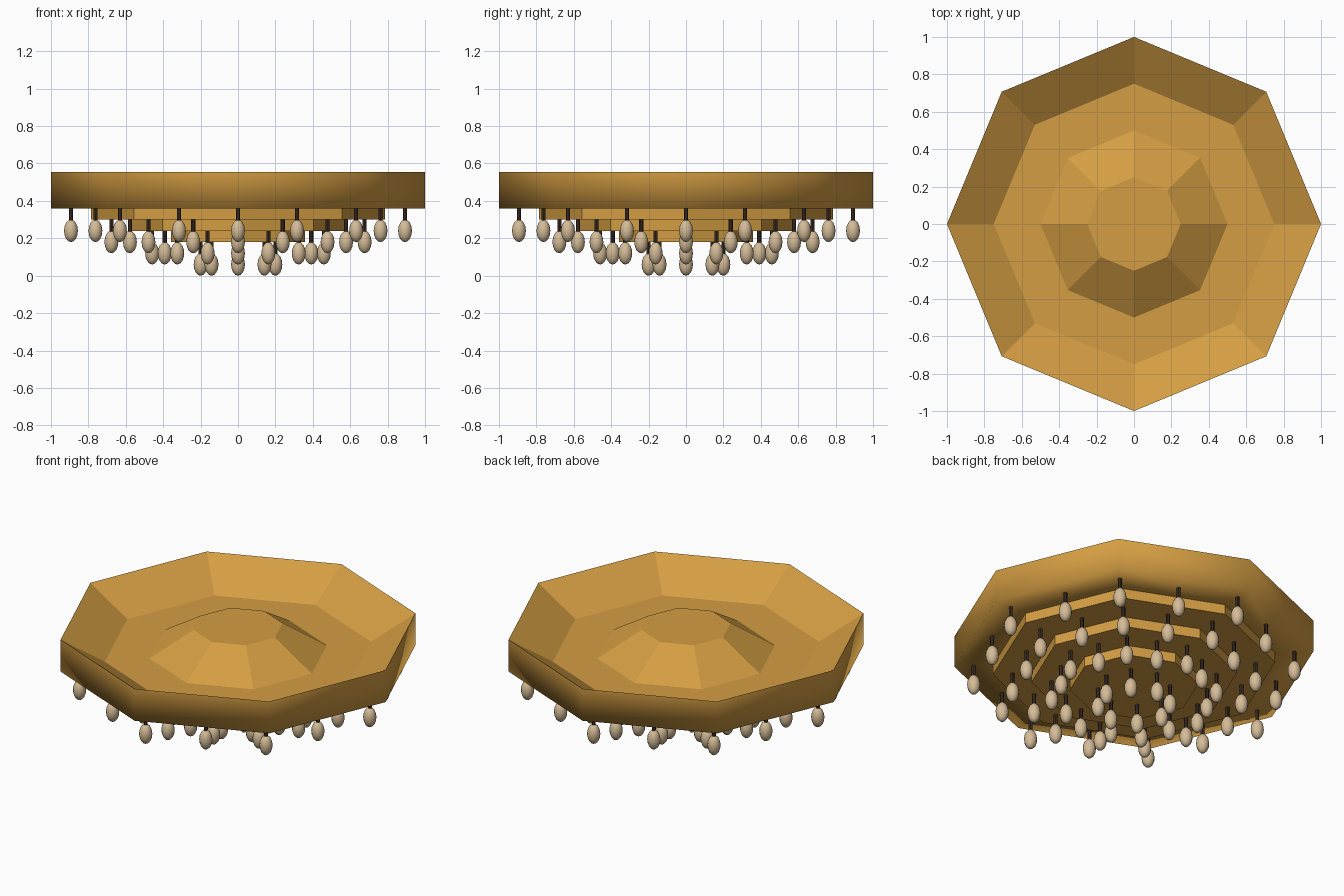
import bpy, bmesh, math
from mathutils import Matrix, Vector

if "Cube" in bpy.data.objects:
    bpy.data.objects.remove(bpy.data.objects["Cube"])


def material(name, rgb):
    m = bpy.data.materials.new(name)
    m.diffuse_color = (*rgb, 1)
    m.use_nodes = True
    m.node_tree.nodes["Principled BSDF"].inputs["Base Color"].default_value = m.diffuse_color
    return m


GOLD = material("warm gold", (0.66, 0.34, 0.056))
CREAM = material("cream glass", (0.66, 0.50, 0.31))
BROWN = material("dark brown metal", (0.055, 0.033, 0.022))


def finish(bm, name, mat):
    bmesh.ops.recalc_face_normals(bm, faces=bm.faces)
    me = bpy.data.meshes.new(name)
    bm.to_mesh(me)
    bm.free()
    me.materials.append(mat)
    ob = bpy.data.objects.new(name, me)
    bpy.context.collection.objects.link(ob)
    return ob


def octagon_point(r, i, z):
    a = i * math.pi / 4
    return Vector((r * math.cos(a), r * math.sin(a), z))


# Octagonal body: raised centre, sloped bowl, rim, then stepped tiers below
profile = [(0.25, 0.555), (0.50, 0.40), (0.75, 0.40), (1.0, 0.555), (1.0, 0.36),
           (0.786, 0.36), (0.786, 0.30), (0.571, 0.30), (0.571, 0.24),
           (0.357, 0.24), (0.357, 0.18)]
bm = bmesh.new()
rings = [[bm.verts.new(octagon_point(r, i, z)) for i in range(8)] for r, z in profile]
for k in range(len(rings) - 1):
    for i in range(8):
        j = (i + 1) % 8
        f = bm.faces.new((rings[k][i], rings[k][j], rings[k + 1][j], rings[k + 1][i]))
        f.smooth = k in (3, 4)          # outer wall blends softly into its underside
bm.faces.new(rings[0])
bm.faces.new(rings[-1])
for e in bm.edges:
    e.smooth = all(f.smooth for f in e.link_faces)
finish(bm, "tiered_body", GOLD)

# Hanging lamps: (ring radius, height of the tier underside, lamps per side)
rows = [(0.893, 0.36, 2), (0.677, 0.30, 2), (0.459, 0.24, 2), (0.20, 0.18, 1)]
for n, (r, z, per_side) in enumerate(rows, 1):
    bulbs, stems = bmesh.new(), bmesh.new()
    for i in range(8):
        for s in range(per_side):
            p = octagon_point(r, i, 0).lerp(octagon_point(r, i + 1, 0), s / per_side)
            bmesh.ops.create_uvsphere(
                bulbs, u_segments=12, v_segments=8, radius=1,
                matrix=Matrix.Translation((p.x, p.y, z - 0.12)) @ Matrix.Diagonal((0.037, 0.037, 0.06, 1)))
            bmesh.ops.create_cone(
                stems, cap_ends=True, segments=8, radius1=0.011, radius2=0.011, depth=0.08,
                matrix=Matrix.Translation((p.x, p.y, z - 0.03)))
    ob = finish(bulbs, f"lamp_ring_{n}", CREAM)
    ob.data.shade_smooth()
    finish(stems, f"stem_ring_{n}", BROWN)
